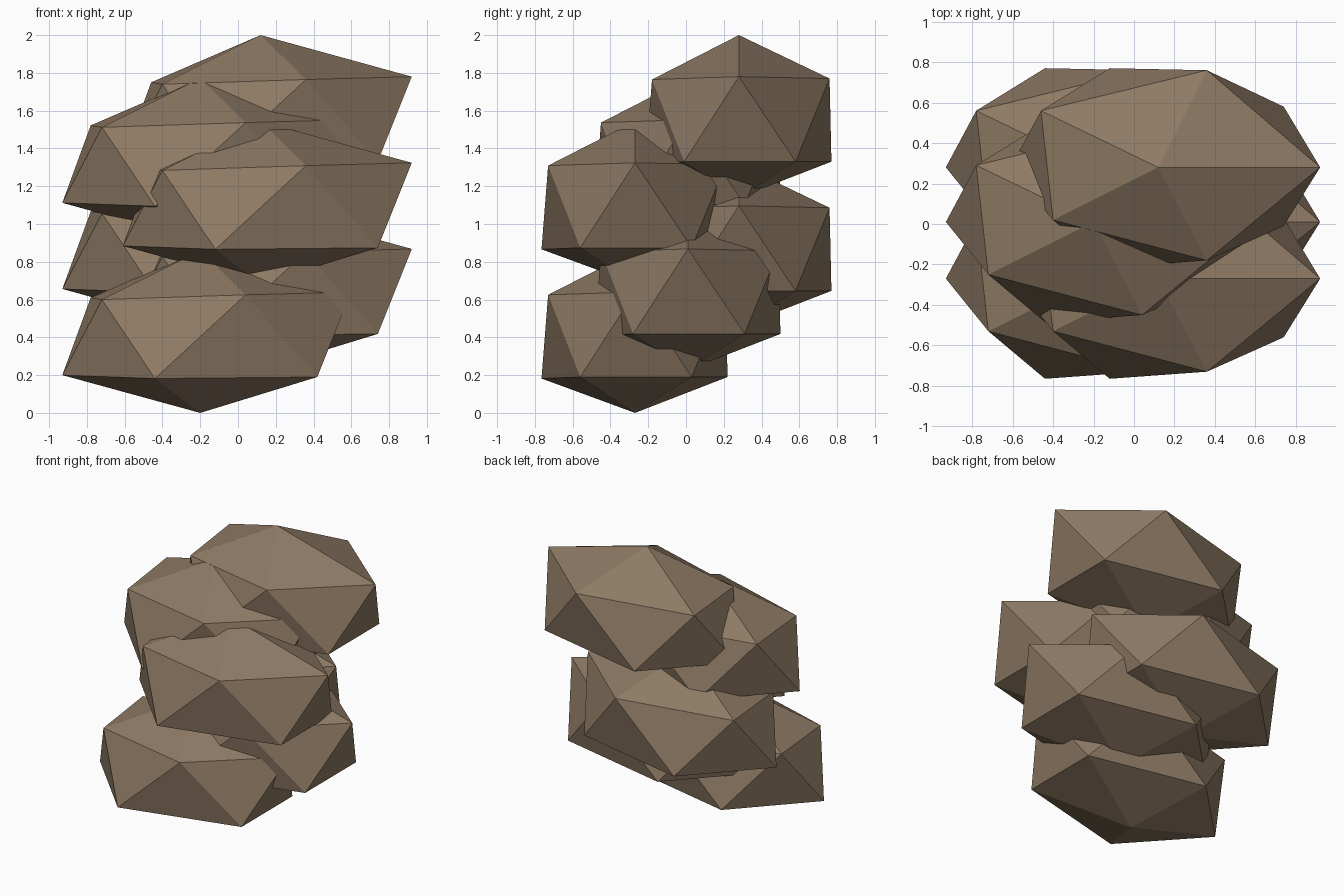
import bpy
import bmesh

cube = bpy.data.objects.get("Cube")
if cube:
    bpy.data.objects.remove(cube, do_unlink=True)

# Stone colour
stone = bpy.data.materials.new("stone brown")
stone.use_nodes = True
colour = (0.270, 0.195, 0.127, 1.0)
stone.diffuse_color = colour
stone.node_tree.nodes["Principled BSDF"].inputs["Base Color"].default_value = colour


def boulder_mesh():
    """One faceted boulder: a stretched, slightly irregular icosahedron."""
    apex, base = (0.12, 0, 0.45), (0.12, 0, -0.41)
    upper_ring = [(0.92, 0, 0.23), (0.36, 0.48, 0.22), (-0.46, 0.28, 0.20),
                  (-0.40, -0.26, 0.19), (0.36, -0.46, 0.215)]
    lower_ring = [(0.74, 0.30, -0.22), (-0.12, 0.49, -0.22), (-0.61, 0, -0.21),
                  (-0.12, -0.495, -0.228), (0.74, -0.29, -0.22)]
    bm = bmesh.new()
    verts = [bm.verts.new(p) for p in [apex, base] + upper_ring + lower_ring]
    top, bottom, up, low = verts[0], verts[1], verts[2:7], verts[7:]
    for i in range(5):
        j = (i + 1) % 5
        bm.faces.new((top, up[i], up[j]))
        bm.faces.new((up[i], low[i], up[j]))
        bm.faces.new((low[i], low[j], up[j]))
        bm.faces.new((bottom, low[j], low[i]))
    bmesh.ops.recalc_face_normals(bm, faces=bm.faces)
    mesh = bpy.data.meshes.new("boulder")
    bm.to_mesh(mesh)
    bm.free()
    mesh.materials.append(stone)
    return mesh


# Pile of identical boulders, alternating sides as it rises
mesh = boulder_mesh()
front, middle, back = -0.27, 0.01, 0.28
for level, depth in enumerate((front, middle, back, front, middle, back)):
    side = -0.32 if level % 2 == 0 else 0.0
    rock = bpy.data.objects.new(f"boulder_{level + 1}", mesh)
    rock.location = (side, depth, 0.41 + 0.228 * level)
    bpy.context.collection.objects.link(rock)
